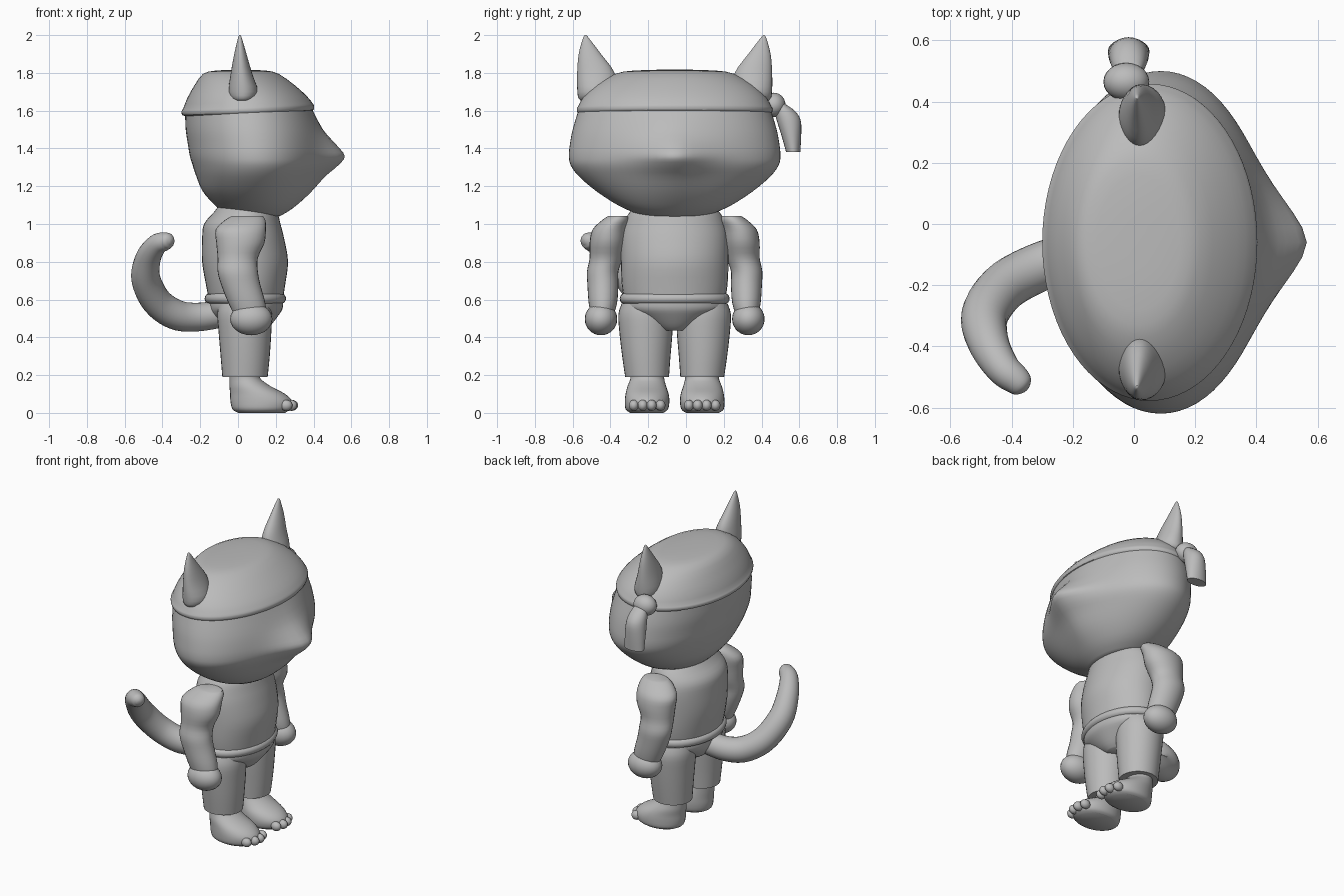
import bpy, bmesh, math
from mathutils import Vector

if "Cube" in bpy.data.objects:
    bpy.data.objects.remove(bpy.data.objects["Cube"], do_unlink=True)

MID = -0.06  # y of the body's mirror plane; all y below are measured from it

grey = bpy.data.materials.new("plain grey")
grey.use_nodes = True
grey.diffuse_color = (0.5, 0.5, 0.5, 1)
grey.node_tree.nodes["Principled BSDF"].inputs["Base Color"].default_value = (0.5, 0.5, 0.5, 1)


def finish(name, bm, side=1, angle=42):
    """Mirror if asked, shift to the body plane, shade and link."""
    for v in bm.verts:
        v.co.y = v.co.y * side + MID
    bmesh.ops.recalc_face_normals(bm, faces=bm.faces)
    me = bpy.data.meshes.new(name)
    bm.to_mesh(me)
    bm.free()
    me.shade_smooth()
    me.set_sharp_from_angle(angle=math.radians(angle))
    me.materials.append(grey)
    ob = bpy.data.objects.new(name, me)
    bpy.context.collection.objects.link(ob)
    return ob


def refine(rows, steps):
    """Catmull-Rom interpolation between rows of numbers."""
    out = []
    for i in range(len(rows) - 1):
        p = [rows[max(i - 1, 0)], rows[i], rows[i + 1], rows[min(i + 2, len(rows) - 1)]]
        for s in range(steps):
            t = s / steps
            out.append([0.5 * (2 * b + (c - a) * t + (2 * a - 5 * b + 4 * c - d) * t * t
                               + (3 * b - a - 3 * c + d) * t ** 3) for a, b, c, d in zip(*p)])
    return out + [list(rows[-1])]


def loft(name, rings, side=1, seg=40, steps=3, snout=0.12):
    """Stack ellipses: z, x min, x max, y min, y max, then optional bump and tilt."""
    bm = bmesh.new()
    loops = []
    for r in refine([tuple(r) + (0,) * (7 - len(r)) for r in rings], steps):
        z, x0, x1, y0, y1, bump, tilt = r
        loop = []
        for k in range(seg):
            a = 2 * math.pi * k / seg
            dx = (x1 - x0) / 2 * math.cos(a)
            y = (y0 + y1) / 2 + (y1 - y0) / 2 * math.sin(a)
            x = (x0 + x1) / 2 + dx
            if math.cos(a) > 0:
                x += bump * math.exp(-0.5 * (abs(y) / snout) ** 1.7)
            loop.append(bm.verts.new((x, y, z + tilt * dx)))
        loops.append(loop)
    for lo, hi in zip(loops, loops[1:]):
        for k in range(seg):
            n = (k + 1) % seg
            bm.faces.new((lo[k], lo[n], hi[n], hi[k]))
    bm.faces.new(loops[0])
    bm.faces.new(loops[-1])
    return finish(name, bm, side)


def ball(name, centre, size, side=1):
    bm = bmesh.new()
    bmesh.ops.create_uvsphere(bm, u_segments=24, v_segments=14, radius=1)
    for v in bm.verts:
        v.co = Vector(centre) + v.co * Vector(size)
    return finish(name, bm, side)


def tube(name, points):
    """Round tube through x, y, z, radius points."""
    rows = refine(points, 5)
    bm = bmesh.new()
    loops = []
    up = Vector((0, 1, 0.2))
    for i, row in enumerate(rows):
        p = Vector(row[:3])
        d = (Vector(rows[min(i + 1, len(rows) - 1)][:3]) - Vector(rows[max(i - 1, 0)][:3])).normalized()
        up = (up - d * up.dot(d)).normalized()
        w = d.cross(up)
        angles = [2 * math.pi * k / 24 for k in range(24)]
        loops.append([bm.verts.new(p + (up * math.cos(a) + w * math.sin(a)) * row[3]) for a in angles])
    for lo, hi in zip(loops, loops[1:]):
        for k in range(24):
            n = (k + 1) % 24
            bm.faces.new((lo[k], lo[n], hi[n], hi[k]))
    bm.faces.new(loops[0])
    bm.faces.new(loops[-1])
    return finish(name, bm)


def even(rows):
    """Rows of z, x min, x max, half width, then extras, made symmetric in y."""
    return [(r[0], r[1], r[2], -r[3], r[3]) + tuple(r[4:]) for r in rows]


# Head with pointed snout
loft("head", even([
    (1.06, -.10, .22, .21, 0, -.12), (1.10, -.14, .28, .30, .01, -.08),
    (1.17, -.19, .34, .41, .04, -.03), (1.25, -.22, .39, .505, .07),
    (1.31, -.24, .42, .55, .11), (1.36, -.255, .43, .56, .135),
    (1.42, -.265, .43, .555, .09), (1.50, -.277, .42, .54, .03),
    (1.60, -.28, .39, .51, 0, .04)]), seg=72)

# Head scarf with a rolled lip
loft("head_scarf", even([
    (1.582, -.27, .38, .50, 0, .04), (1.59, -.295, .40, .515, 0, .04),
    (1.61, -.30, .403, .518, 0, .04), (1.625, -.29, .395, .51, 0, .04),
    (1.67, -.27, .365, .485, 0, .02), (1.735, -.23, .30, .42),
    (1.795, -.185, .215, .315), (1.812, -.12, .15, .22), (1.817, -.02, .05, .08)]), seg=72, steps=2)

# Scarf knot and hanging end
ball("scarf_knot", (-.025, .525, 1.63), (.075, .062, .065))
loft("scarf_end", [
    (1.38, -.085, .05, .59, .665), (1.47, -.085, .05, .565, .67),
    (1.55, -.08, .045, .54, .667), (1.60, -.07, .035, .53, .635),
    (1.635, -.05, .02, .535, .585)], seg=24)

# Torso, belt and hips
loft("torso", even([
    (.58, -.15, .235, .265), (.68, -.17, .25, .28), (.80, -.19, .265, .285),
    (.92, -.19, .245, .285), (1.0, -.18, .225, .27), (1.06, -.13, .21, .24),
    (1.10, -.10, .19, .20)]))
loft("belt", even([
    (.578, -.15, .23, .265), (.584, -.168, .245, .283), (.605, -.177, .255, .291),
    (.626, -.168, .245, .283), (.634, -.15, .23, .265)]), steps=2)
loft("hips", even([
    (.435, -.06, .14, .08), (.46, -.10, .17, .13), (.51, -.14, .21, .21),
    (.55, -.155, .235, .268), (.59, -.155, .24, .27)]))

# Curled tail
tube("tail", [
    (-.08, -.03, .525, .072), (-.22, -.05, .507, .076), (-.33, -.09, .52, .08),
    (-.43, -.15, .59, .08), (-.488, -.24, .71, .077), (-.475, -.33, .82, .067),
    (-.43, -.41, .89, .056), (-.385, -.45, .908, .048), (-.362, -.472, .908, .036),
    (-.352, -.482, .906, .012)])

for side, label in ((1, "left"), (-1, "right")):
    # Ear
    loft(label + "_ear", [
        (1.64, .0, .05, .39, .43), (1.655, -.03, .08, .34, .50), (1.70, -.05, .106, .31, .515),
        (1.80, -.038, .074, .318, .516), (1.90, -.02, .045, .39, .508),
        (1.985, 0, .02, .455, .485), (2.0, .007, .012, .468, .474)], side, 28)
    # Arm and hand
    loft(label + "_arm", [
        (.50, -.01, .15, .33, .44), (.58, -.05, .145, .305, .455), (.68, -.09, .118, .298, .462),
        (.75, -.108, .105, .298, .464), (.82, -.108, .105, .275, .45), (.90, -.115, .14, .26, .45),
        (.97, -.118, .148, .25, .435), (1.02, -.07, .145, .24, .385), (1.043, -.03, .13, .25, .35)],
        side, 28)
    ball(label + "_hand", (.07, .39, .497), (.112, .086, .086), side)
    # Trouser leg
    loft(label + "_leg", [
        (.19, -.083, .157, .03, .262), (.30, -.092, .168, .022, .278),
        (.42, -.102, .176, .012, .292), (.52, -.11, .18, .01, .298), (.58, -.10, .17, .03, .28)],
        side, 32)
    # Foot
    loft(label + "_foot", [
        (.003, -.005, .25, .055, .24), (.02, -.03, .28, .035, .26), (.06, -.04, .288, .028, .264),
        (.10, -.042, .25, .032, .26), (.14, -.045, .175, .045, .25), (.18, -.045, .12, .055, .235),
        (.21, -.045, .115, .055, .235)], side, 32)
    # Toes
    for i, x in enumerate((.27, .285, .28, .255)):
        ball(f"{label}_toe_{i + 1}", (x, .075 + .047 * i, .04), (.033, .026, .029), side)
    # Sole
    loft(label + "_sole", [(0, .0, .25, .06, .235), (.012, -.018, .268, .045, .25)], side, 32, 1)
